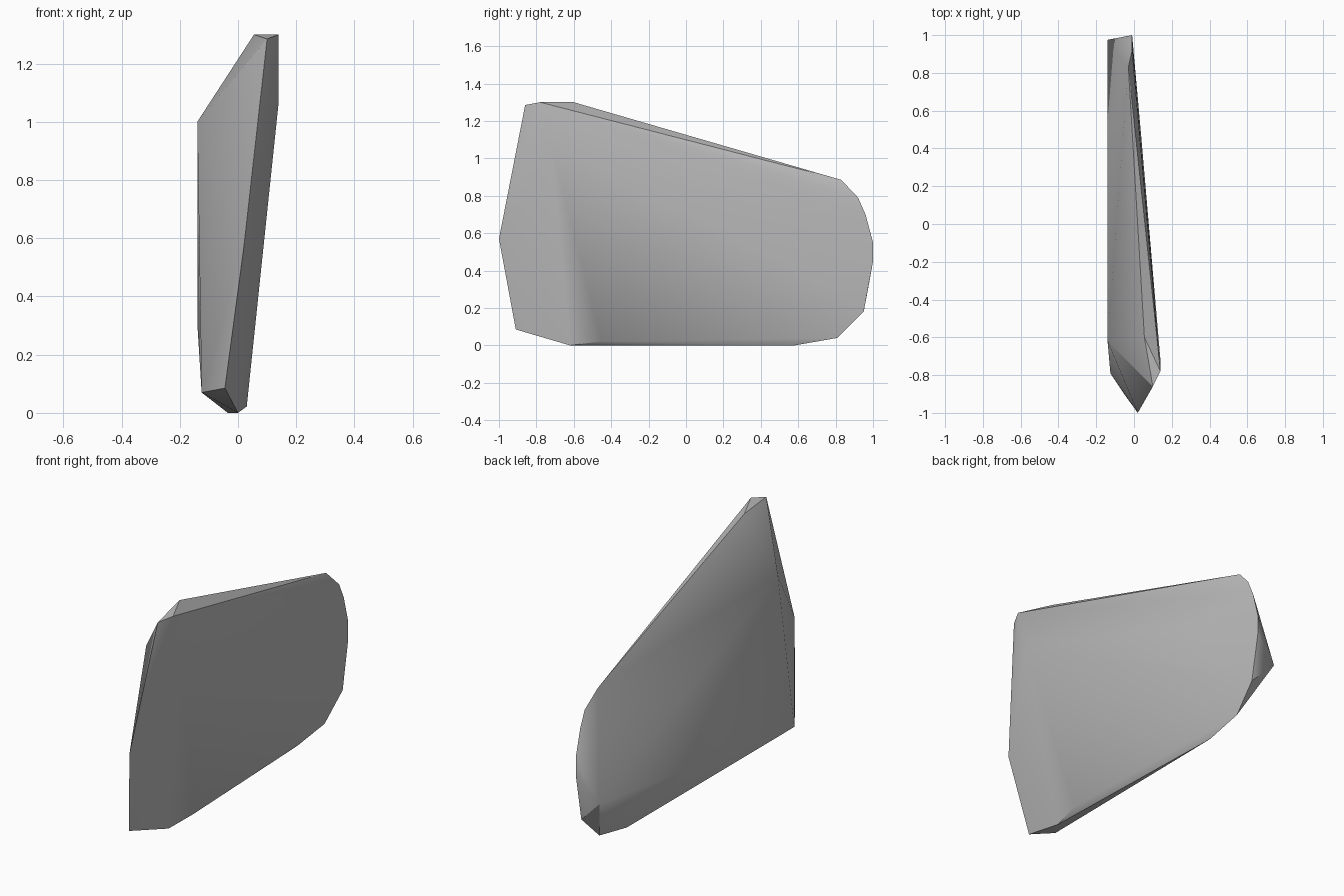
import bpy
import bmesh
import math

if "Cube" in bpy.data.objects:
    bpy.data.objects.remove(bpy.data.objects["Cube"], do_unlink=True)

# Stone colour
grey = bpy.data.materials.new("stone_grey")
grey.use_nodes = True
colour = (0.5, 0.5, 0.5, 1)
grey.diffuse_color = colour
bsdf = next(n for n in grey.node_tree.nodes if n.type == "BSDF_PRINCIPLED")
bsdf.inputs["Base Color"].default_value = colour
bsdf.inputs["Roughness"].default_value = 0.9

# Corners of the slab, grouped by the side they shape
front_edge = [(0.10, -0.86, 1.285), (0.02, -1, 0.57), (-0.045, -0.91, 0.085)]
top_edge = [(0.14, -0.78, 1.3), (0.055, -0.6, 1.3), (-0.03, 0.83, 0.885)]
rear_edge = [(-0.01, 0.92, 0.79), (-0.01, 0.96, 0.7), (-0.01, 1, 0.55),
             (-0.01, 1, 0.45), (-0.01, 0.95, 0.18), (-0.025, 0.81, 0.04)]
base_edge = [(-0.035, 0.58, 0), (0, -0.62, 0), (0.03, -0.45, 0.022)]
left_side = [(0.14, -0.72, 1.07), (0.036, 0.49, 0.69), (0.012, 0.74, 0.33)]
right_side = [(-0.14, -0.62, 1.0), (-0.125, -0.79, 0.07), (-0.14, 0.975, 0.31)]

# Wrap the corners in a faceted hull
bm = bmesh.new()
for group in (front_edge, top_edge, rear_edge, base_edge, left_side, right_side):
    for corner in group:
        bm.verts.new(corner)
hull = bmesh.ops.convex_hull(bm, input=bm.verts)
loose = {v for v in hull["geom_interior"] if isinstance(v, bmesh.types.BMVert)}
bmesh.ops.delete(bm, geom=list(loose), context="VERTS")
bmesh.ops.recalc_face_normals(bm, faces=bm.faces)

mesh = bpy.data.meshes.new("stone_slab")
bm.to_mesh(mesh)
bm.free()
mesh.materials.append(grey)
slab = bpy.data.objects.new("stone_slab", mesh)
bpy.context.collection.objects.link(slab)

# Soft broad faces, crisp chipped edges
bpy.ops.object.select_all(action="DESELECT")
slab.select_set(True)
bpy.context.view_layer.objects.active = slab
bpy.ops.object.shade_smooth_by_angle(angle=math.radians(30))
